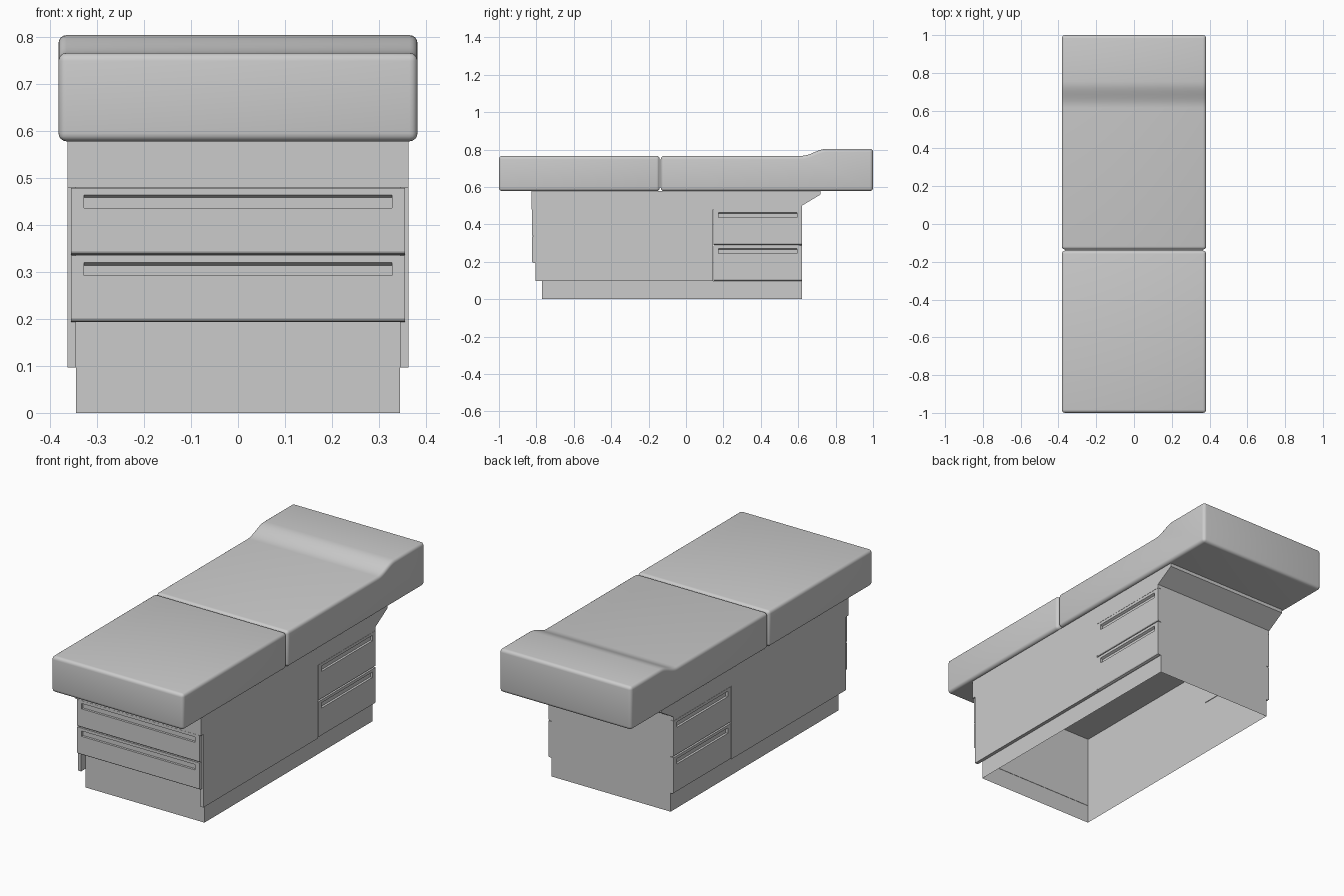
import bpy, bmesh, math

if "Cube" in bpy.data.objects:
    bpy.data.objects.remove(bpy.data.objects["Cube"])


def extrude(name, profile, a0, a1, axis='x'):
    """Prism: profile of (depth, z) points swept from a0 to a1 along x or y."""
    bm = bmesh.new()
    place = (lambda a, d, z: (a, d, z)) if axis == 'x' else (lambda a, d, z: (d, a, z))
    ends = [[bm.verts.new(place(a, d, z)) for d, z in profile] for a in (a0, a1)]
    bm.faces.new(ends[0])
    bm.faces.new(ends[1])
    n = len(profile)
    for i in range(n):
        j = (i + 1) % n
        bm.faces.new((ends[0][i], ends[0][j], ends[1][j], ends[1][i]))
    bmesh.ops.recalc_face_normals(bm, faces=bm.faces)
    me = bpy.data.meshes.new(name)
    bm.to_mesh(me)
    bm.free()
    ob = bpy.data.objects.new(name, me)
    bpy.context.collection.objects.link(ob)
    return ob


def rect(d0, d1, z0, z1):
    return [(d0, z0), (d1, z0), (d1, z1), (d0, z1)]


def apply_all(ob):
    bpy.ops.object.select_all(action='DESELECT')
    bpy.context.view_layer.objects.active = ob
    ob.select_set(True)
    for m in list(ob.modifiers):
        bpy.ops.object.modifier_apply(modifier=m.name)


def cushion(name, profile):
    ob = extrude(name, profile, -0.382, 0.382)
    b = ob.modifiers.new('round', 'BEVEL')
    b.width, b.segments = 0.017, 4
    b.limit_method, b.angle_limit = 'ANGLE', math.radians(40)
    b.use_clamp_overlap = False
    apply_all(ob)
    bpy.ops.object.shade_smooth_by_angle(angle=math.radians(35))


def drawer(name, face, out, thick, a0, a1, z0, z1, axis):
    """Drawer front with chamfered lower edge and a recessed finger pull."""
    back = face - out * thick
    ob = extrude(name, [(back, z0), (face - out * 0.010, z0), (face - out * 0.003, z0 + 0.003),
                        (face, z0 + 0.008), (face, z1), (back, z1)], a0, a1, axis)
    deep, proud = face - out * 0.012, face + out * 0.01
    t = z1 - 0.015
    cut = extrude('pull_cutter', [(deep, t - 0.028), (proud, t - 0.028), (proud, t),
                                  (face, t), (deep, t - 0.006)], a0 + 0.027, a1 - 0.027, axis)
    cut.hide_render = True
    m = ob.modifiers.new('pull', 'BOOLEAN')
    m.object, m.operation, m.solver = cut, 'DIFFERENCE', 'EXACT'
    apply_all(ob)
    bpy.data.objects.remove(cut)


# Cushions: flat leg section and back section with raised headrest
cushion('leg_cushion', rect(-1.0, -0.141, 0.578, 0.766))
N = 8
rise = [(0.615 + 0.14 * i / N, 0.766 + 0.038 * (1 - math.cos(math.pi * i / N)) / 2)
        for i in range(N, -1, -1)]
cushion('back_cushion', [(-0.135, 0.578), (1.0, 0.578), (1.0, 0.804)] + rise + [(-0.135, 0.766)])

# Top frame with sloped bracket under the head end
extrude('top_frame', [(-0.825, 0.48), (0.62, 0.48), (0.62, 0.50), (0.72, 0.56),
                      (0.72, 0.579), (-0.825, 0.579)], -0.363, 0.363)

# Cabinet back panel
extrude('back_panel', rect(0.608, 0.62, 0.097, 0.48), -0.345, 0.345)

# Side panels and side drawers on both sides
for s, side in ((1, 'right'), (-1, 'left')):
    extrude(side + '_side_panel', rect(s * 0.345, s * 0.363, 0.097, 0.48), -0.805, 0.144, 'y')
    for k, (z0, z1) in enumerate(((0.290, 0.479), (0.097, 0.287))):
        drawer(f'{side}_side_drawer_{k + 1}', s * 0.363, s, 0.018, 0.146, 0.62, z0, z1, 'y')

# Front drawers
for k, (z0, z1) in enumerate(((0.336, 0.479), (0.193, 0.335))):
    drawer(f'front_drawer_{k + 1}', -0.824, -1, 0.019, -0.355, 0.355, z0, z1, 'x')

# Inner front panel behind the drawers
extrude('front_panel', rect(-0.77, -0.768, 0.097, 0.48), -0.345, 0.345)

# Plinth: open shell of four thin walls
plinth = extrude('plinth', rect(-0.77, 0.62, 0.0, 0.097), -0.345, 0.345)
bm = bmesh.new()
bm.from_mesh(plinth.data)
bmesh.ops.delete(bm, geom=[f for f in bm.faces if abs(f.normal.z) > 0.9], context='FACES')
bm.to_mesh(plinth.data)
bm.free()
